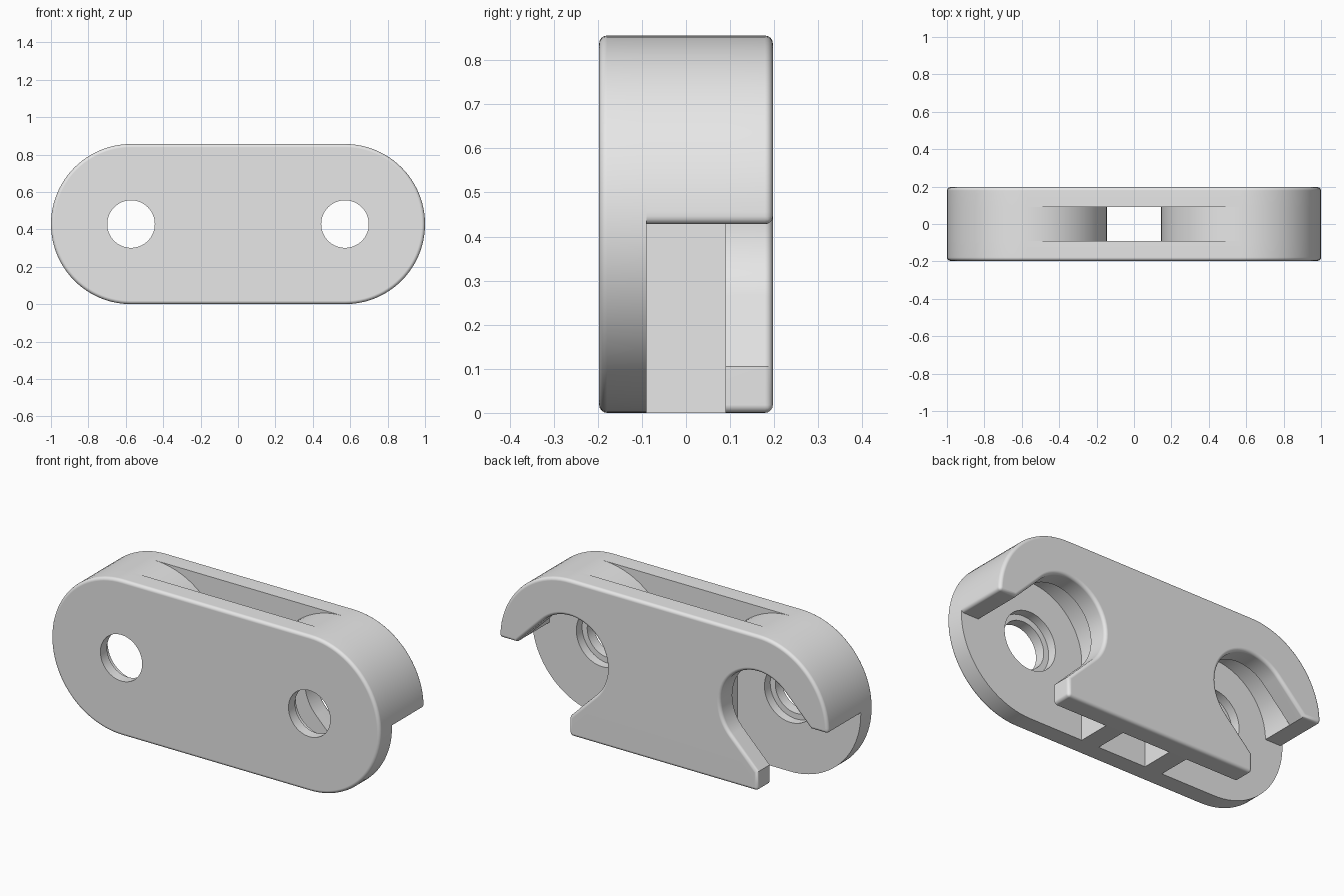
import bpy, bmesh
from math import sin, cos, radians, sqrt

if "Cube" in bpy.data.objects:
    bpy.data.objects.remove(bpy.data.objects["Cube"], do_unlink=True)

# Main sizes
R = 0.428            # end radius and mid height
C = 1 - R            # distance of the pin centres from the middle
SLOT = 0.228         # half width of the angled slots
ROLLER = 0.322       # radius of the inner pockets
HALF = 0.197         # half thickness of the whole link
GAP = 0.09           # half thickness of the middle layer
EDGE = 0.018         # edge rounding

grey = bpy.data.materials.new("light grey")
grey.use_nodes = True
grey.diffuse_color = (0.8, 0.8, 0.8, 1)
grey.node_tree.nodes["Principled BSDF"].inputs["Base Color"].default_value = (0.8, 0.8, 0.8, 1)


def arc(radius, start, end, steps):
    """Points on a circle around the left pin centre, in the xz plane."""
    angles = [radians(start + (end - start) * i / steps) for i in range(steps + 1)]
    return [(C + radius * cos(a), R + radius * sin(a)) for a in angles]


def mirrored(points):
    return points + [(-x, z) for x, z in reversed(points)]


def slab(name, outline, y0, y1, rim=None, corners=()):
    """Extrude an outline along y, rounding one rim and chosen corners."""
    bm = bmesh.new()
    face = bm.faces.new([bm.verts.new((x, y0, z)) for x, z in outline])
    new = bmesh.ops.extrude_face_region(bm, geom=[face])["geom"]
    for v in new:
        if isinstance(v, bmesh.types.BMVert):
            v.co.y = y1
    bmesh.ops.recalc_face_normals(bm, faces=bm.faces)

    def rounded(edge):
        a, b = (v.co for v in edge.verts)
        if abs(a.y - b.y) < 1e-4:
            return rim is not None and abs(a.y - rim) < 1e-4
        return any(abs(abs(a.x) - x) + abs(a.z - z) < 1e-3 for x, z in corners)

    edges = [e for e in bm.edges if rounded(e)]
    bmesh.ops.bevel(bm, geom=edges, offset=EDGE, segments=4, profile=0.5,
                    affect='EDGES', clamp_overlap=False)
    mesh = bpy.data.meshes.new(name)
    bm.to_mesh(mesh)
    bm.free()
    obj = bpy.data.objects.new(name, mesh)
    bpy.context.collection.objects.link(obj)
    mesh.materials.append(grey)
    return obj


def drill(obj, x, radius, y0, y1):
    """Cut a round hole along y at pin height."""
    bpy.ops.mesh.primitive_cylinder_add(vertices=64, radius=radius, depth=y1 - y0,
                                        location=(x, (y0 + y1) / 2, R),
                                        rotation=(radians(90), 0, 0))
    cutter = bpy.context.object
    cutter.hide_render = True
    cutter.data.materials.append(grey)
    mod = obj.modifiers.new("hole", 'BOOLEAN')
    mod.operation, mod.solver, mod.object = 'DIFFERENCE', 'EXACT', cutter
    bpy.context.view_layer.objects.active = obj
    bpy.ops.object.modifier_apply(modifier=mod.name)
    bpy.data.objects.remove(cutter, do_unlink=True)


# Front plate: full rounded bar with two counterbored pin holes
front = slab("front_plate", mirrored(arc(R, 90, -90, 48)), -HALF, -GAP, rim=-HALF)
for side in (1, -1):
    drill(front, side * C, 0.127, -0.3, 0.1)
    drill(front, side * C, 0.158, -0.14, 0.1)

# Back plate: same bar with an angled slot opening at each end
reach = SLOT * sqrt(2)
back_half = (arc(R, 90, 0, 24) + [(C + reach, R)] + arc(SLOT, 45, 225, 32)
             + [(C, R - reach), (C, 0)])
back = slab("back_plate", mirrored(back_half), GAP, HALF, rim=HALF,
            corners=[(1, R), (C, 0)])

# Middle layer: an arched wall around each pocket with a straight inner leg
arch = (arc(R, 0, 180, 48) + [(C - R, 0), (C - ROLLER, 0)] + arc(ROLLER, 180, 0, 48))
parts = [front, back]
for side, name in ((1, "left_arch_wall"), (-1, "right_arch_wall")):
    outline = [(side * x, z) for x, z in arch]
    parts.append(slab(name, outline, -GAP, GAP, corners=[(1, R)]))

# Smooth curves, sharp corners
bpy.ops.object.select_all(action='DESELECT')
for obj in parts:
    obj.select_set(True)
bpy.context.view_layer.objects.active = front
bpy.ops.object.shade_smooth_by_angle(angle=radians(35))
for obj in parts:
    obj.modifiers.new("even_shading", 'WEIGHTED_NORMAL').keep_sharp = True
